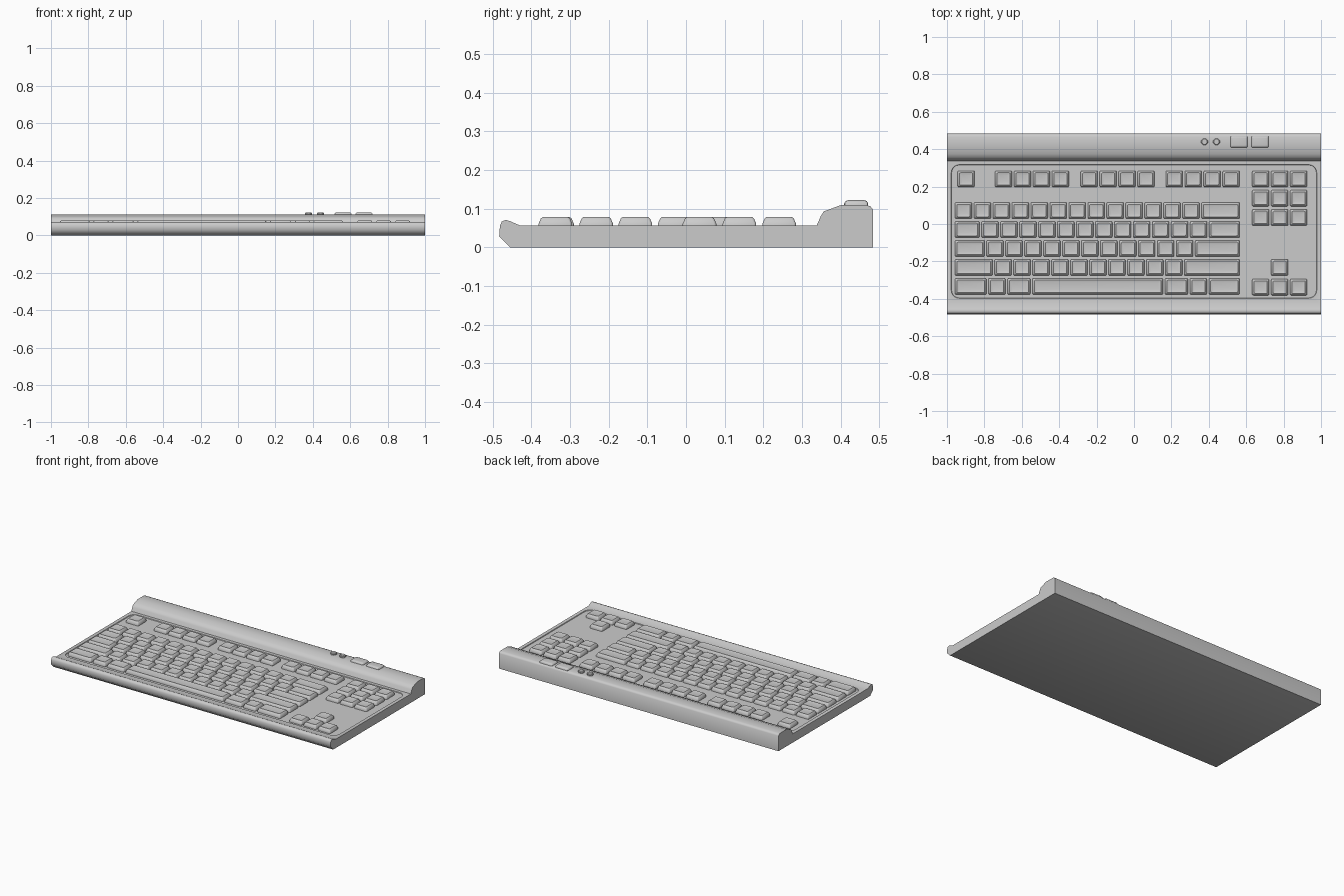
import bpy, bmesh, math

cube = bpy.data.objects.get("Cube")
if cube:
    bpy.data.objects.remove(cube, do_unlink=True)

grey = bpy.data.materials.new("light_grey_plastic")
grey.use_nodes = True
tone = (0.6, 0.6, 0.6, 1)
grey.diffuse_color = tone
grey.node_tree.nodes["Principled BSDF"].inputs["Base Color"].default_value = tone


def make_object(name, bm, angle=50):
    bmesh.ops.recalc_face_normals(bm, faces=bm.faces)
    mesh = bpy.data.meshes.new(name)
    bm.to_mesh(mesh)
    bm.free()
    mesh.materials.append(grey)
    obj = bpy.data.objects.new(name, mesh)
    bpy.context.collection.objects.link(obj)
    smooth(obj, angle)
    return obj


def smooth(obj, angle):
    bpy.ops.object.select_all(action="DESELECT")
    obj.select_set(True)
    bpy.context.view_layer.objects.active = obj
    bpy.ops.object.shade_smooth_by_angle(angle=math.radians(angle))


def loft(bm, rings):
    """Skin a stack of matching rings and cap both ends."""
    rows = [[bm.verts.new(p) for p in ring] for ring in rings]
    for low, high in zip(rows, rows[1:]):
        for i in range(len(low)):
            j = (i + 1) % len(low)
            bm.faces.new((low[i], low[j], high[j], high[i]))
    bm.faces.new(rows[0][::-1])
    bm.faces.new(rows[-1])


def rounded_ring(cx, cy, w, d, r, z, steps=2):
    ring = []
    for k, (sx, sy) in enumerate([(1, 1), (-1, 1), (-1, -1), (1, -1)]):
        for s in range(steps + 1):
            a = math.pi / 2 * (k + s / steps)
            ring.append((cx + sx * (w / 2 - r) + r * math.cos(a),
                         cy + sy * (d / 2 - r) + r * math.sin(a), z))
    return ring


DECK, FLOOR, KEY_TOP = 0.057, 0.053, 0.078
PITCH, DEPTH, GAP = 0.1014, 0.087, 0.011

# Case: one side profile swept across the width
profile = [(-0.455, 0), (-0.483, 0.028), (-0.481, 0.056), (-0.476, 0.067),
           (-0.466, 0.071), (-0.455, 0.068), (-0.43, DECK), (0.338, DECK),
           (0.348, 0.08), (0.356, 0.093), (0.375, 0.1), (0.402, 0.11),
           (0.466, 0.11), (0.477, 0.106), (0.483, 0.098), (0.483, 0)]
bm = bmesh.new()
loft(bm, [[(x, y, z) for y, z in profile] for x in (-1, 1)])
case = make_object("case", bm)

# Shallow rounded well in the deck
bm = bmesh.new()
loft(bm, [rounded_ring(0, -0.04, 1.95, 0.71, 0.04, FLOOR, 5),
          rounded_ring(0, -0.04, 1.96, 0.72, 0.045, DECK + 0.005, 5)])
cutter = make_object("well_cutter", bm)
cutter.hide_render = True
cut = case.modifiers.new("well", "BOOLEAN")
cut.operation = "DIFFERENCE"
cut.solver = "EXACT"
cut.object = cutter
bpy.context.view_layer.objects.active = case
bpy.ops.object.modifier_apply(modifier=cut.name)
bpy.data.objects.remove(cutter, do_unlink=True)
smooth(case, 50)


# Keys: tapered caps with a softened rim and a slightly dished top
def add_key(bm, x0, x1, y):
    cx, w = (x0 + x1) / 2, x1 - x0
    loft(bm, [rounded_ring(cx, y, w - 2 * inset, DEPTH - 2 * inset, 0.006, z)
              for inset, z in [(0, FLOOR), (0, DECK + 0.004), (0.006, KEY_TOP - 0.003),
                               (0.01, KEY_TOP), (0.014, KEY_TOP - 0.001),
                               (0.022, KEY_TOP - 0.003)]])


def add_run(bm, start, count, y):
    for i in range(count):
        x = start + i * PITCH
        add_key(bm, x, x + PITCH - GAP, y)


LEFT, RIGHT = -0.957, 0.565
rows_y = [0.072 - i * PITCH for i in range(5)]

# Function keys in groups
bm = bmesh.new()
for start, count in [(-0.943, 1), (-0.743, 4), (-0.285, 4), (0.17, 4)]:
    add_run(bm, start, count, 0.241)
make_object("function_keys", bm, 40)

# Letter rows: wide key at each end, single keys between
bm = bmesh.new()
for y, start, count in zip(rows_y, [LEFT, -0.815, -0.788, -0.745], [13, 12, 11, 10]):
    if start > LEFT:
        add_key(bm, LEFT, start - GAP, y)
    add_run(bm, start, count, y)
    add_key(bm, start + count * PITCH, RIGHT, y)
make_object("main_keys", bm, 40)

# Bottom row with the space bar
bm = bmesh.new()
edges = [LEFT, -0.778, -0.676, -0.543, 0.166, 0.299, 0.4, RIGHT + GAP]
for a, b in zip(edges, edges[1:]):
    add_key(bm, a, b - GAP, rows_y[4])
make_object("bottom_row_keys", bm, 40)

# Navigation block and arrow keys
bm = bmesh.new()
for i in range(3):
    add_run(bm, 0.632, 3, 0.241 - i * 0.103)
make_object("navigation_keys", bm, 40)
bm = bmesh.new()
add_run(bm, 0.632 + PITCH, 1, rows_y[3])
add_run(bm, 0.632, 3, rows_y[4] - 0.004)
make_object("arrow_keys", bm, 40)

# Buttons on the rear ridge
for side, x in [("left", 0.674), ("right", 0.562)]:
    bm = bmesh.new()
    loft(bm, [rounded_ring(x, 0.44, 0.092 - t, 0.062 - t, 0.006, z)
              for t, z in [(0, 0.105), (0, 0.114), (0.008, 0.12), (0.02, 0.122)]])
    make_object(side + "_rear_button", bm, 40)
for side, x in [("left", 0.441), ("right", 0.377)]:
    bm = bmesh.new()
    loft(bm, [[(x + r * math.cos(i * math.pi / 4 + math.pi / 8),
                0.44 + r * math.sin(i * math.pi / 4 + math.pi / 8), z) for i in range(8)]
              for r, z in [(0.019, 0.105), (0.019, 0.118), (0.015, 0.122)]])
    make_object(side + "_round_button", bm, 40)
